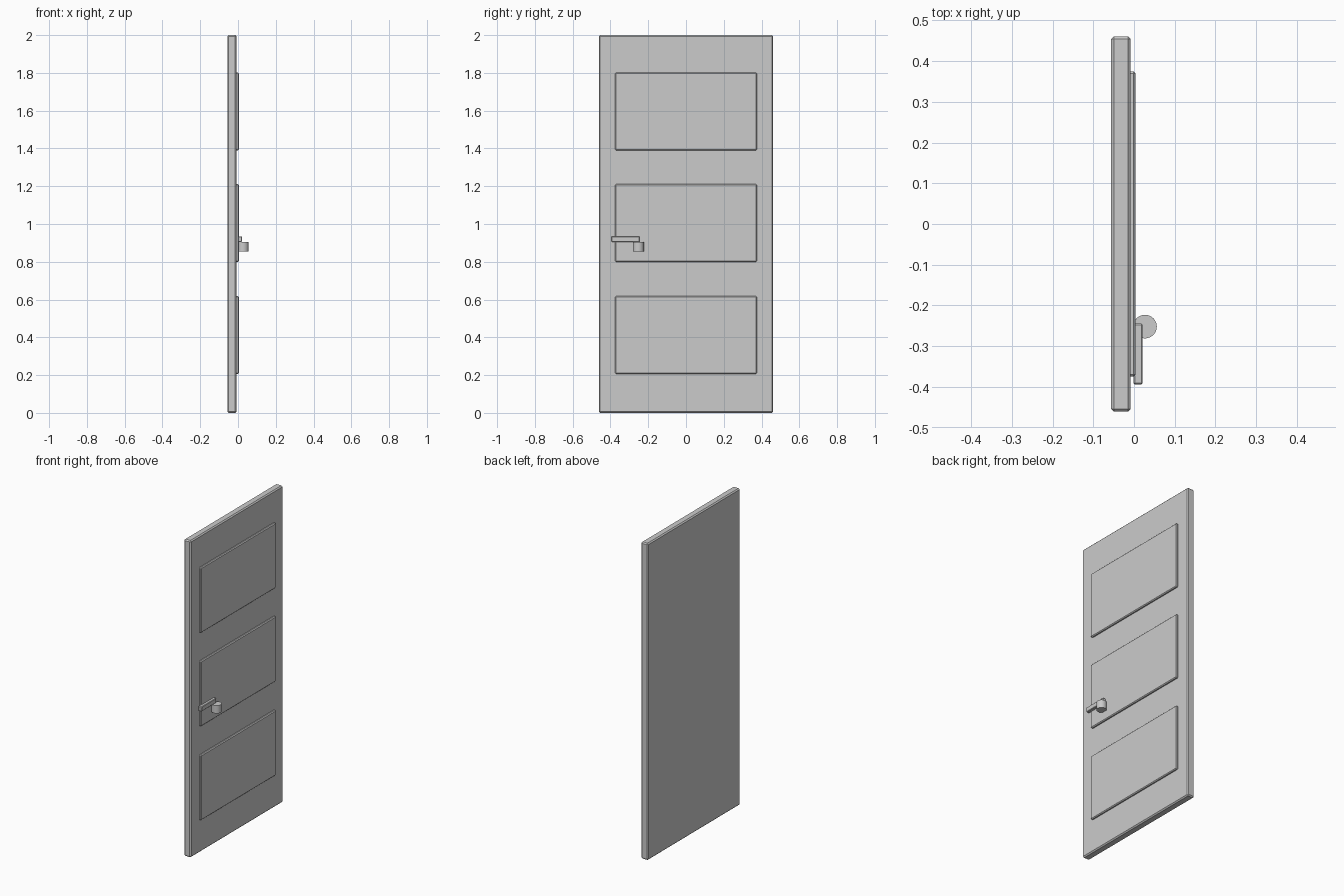
import bpy
from mathutils import Vector

if "Cube" in bpy.data.objects:
    bpy.data.objects.remove(bpy.data.objects["Cube"])


def bevelled_box(name, lo, hi, bevel):
    """Box spanning lo..hi with chamfered edges."""
    lo, hi = Vector(lo), Vector(hi)
    bpy.ops.mesh.primitive_cube_add(size=1, location=(lo + hi) / 2)
    ob = bpy.context.object
    ob.name = name
    ob.scale = hi - lo
    bpy.ops.object.transform_apply(location=False, rotation=False, scale=True)
    mod = ob.modifiers.new("Edge bevel", 'BEVEL')
    mod.width = bevel
    mod.segments = 1
    return ob


# Door slab
bevelled_box("door_slab", (-0.056, -0.461, 0.0), (-0.008, 0.461, 2.0), 0.007)

# Three raised panels on the +x face
for i, z in enumerate((0.412, 1.005, 1.595)):
    bevelled_box(f"raised_panel_{i + 1}",
                 (-0.016, -0.375, z - 0.206), (0.004, 0.375, z + 0.206), 0.005)

# Lever bar of the handle
bevelled_box("handle_lever", (-0.001, -0.394, 0.905), (0.021, -0.245, 0.935), 0.003)

# Round knob below the end of the lever
bpy.ops.mesh.primitive_cylinder_add(vertices=32, radius=0.029, depth=0.05,
                                    location=(0.027, -0.252, 0.88))
bpy.context.object.name = "handle_knob"
bpy.ops.object.shade_smooth_by_angle()
